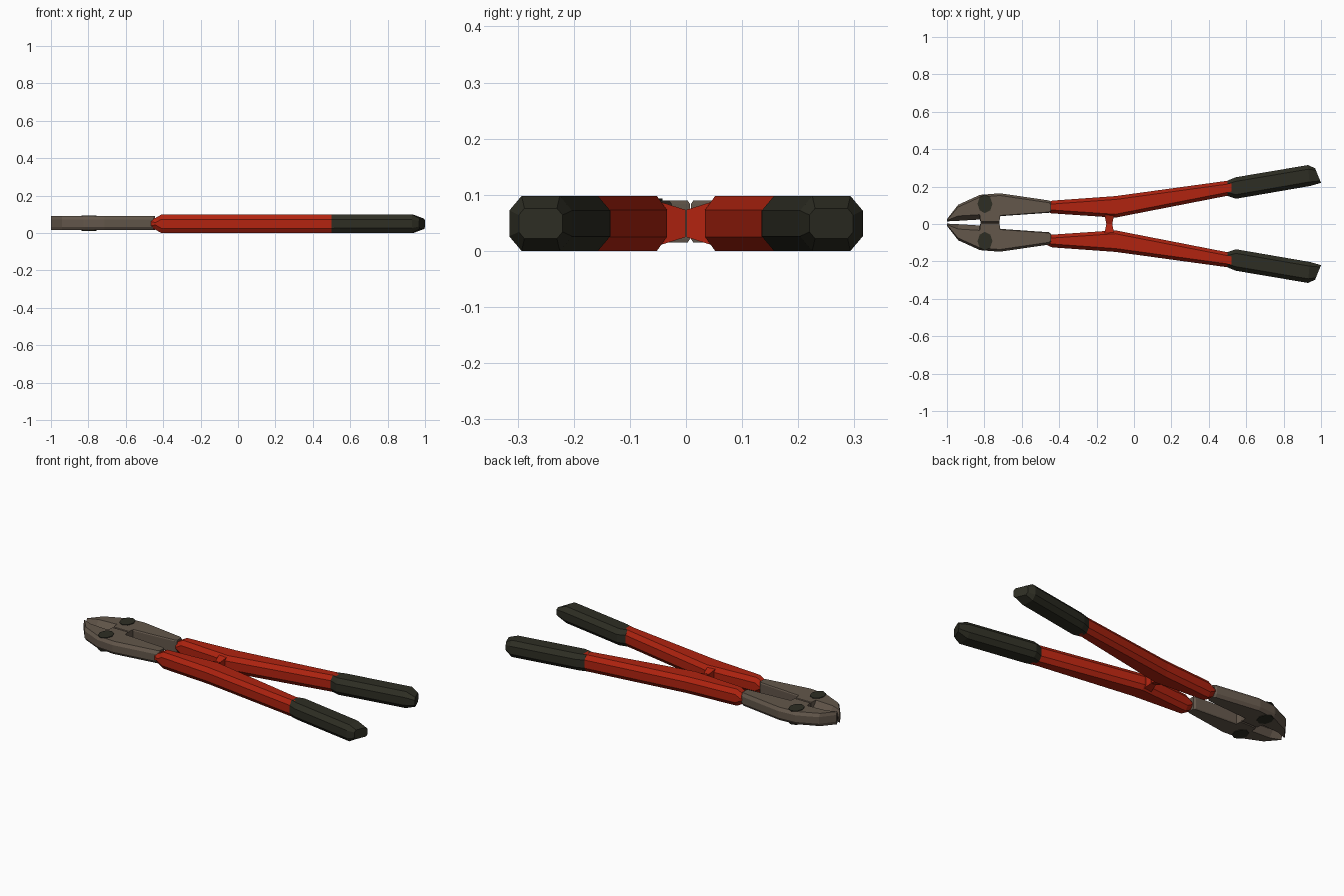
import bpy, bmesh
from mathutils import Matrix

if "Cube" in bpy.data.objects:
    bpy.data.objects.remove(bpy.data.objects["Cube"])


def material(name, rgb):
    m = bpy.data.materials.new(name)
    m.diffuse_color = (*rgb, 1)
    m.use_nodes = True
    m.node_tree.nodes["Principled BSDF"].inputs["Base Color"].default_value = m.diffuse_color
    return m


STEEL = material("worn steel", (0.125, 0.095, 0.07))
RED = material("red paint", (0.44, 0.017, 0.005))
RUBBER = material("dark rubber", (0.027, 0.027, 0.017))


def finish(name, bm, mat):
    bmesh.ops.recalc_face_normals(bm, faces=bm.faces)
    me = bpy.data.meshes.new(name)
    bm.to_mesh(me)
    bm.free()
    me.materials.append(mat)
    ob = bpy.data.objects.new(name, me)
    bpy.context.collection.objects.link(ob)


def loft(name, stations, mat, side, shift=0.0):
    """Eight-sided loft. Station: inner xy, outer xy, z0, z1,
    inner chamfer (width, height), outer chamfer (width, height)."""
    bm = bmesh.new()
    rings = []
    for (xi, yi), (xo, yo), z0, z1, (ci, hi), (co, ho) in stations:
        w = abs(yo - yi)
        a, b = min(ci / w, 0.45), 1 - min(co / w, 0.45)
        section = [(0, z0 + hi), (a, z0), (b, z0), (1, z0 + ho),
                   (1, z1 - ho), (b, z1), (a, z1), (0, z1 - hi)]
        rings.append([bm.verts.new((xi + (xo - xi) * t,
                                    side * (yi + (yo - yi) * t) + shift, z))
                      for t, z in section])
    for r, s in zip(rings, rings[1:]):
        for i in range(8):
            j = (i + 1) % 8
            bm.faces.new((r[i], r[j], s[j], s[i]))
    bm.faces.new(rings[0])
    bm.faces.new(rings[-1])
    finish(name, bm, mat)


def bar(x, yi, yo, z0=0.0, z1=0.098, c=(0.018, 0.025)):
    return ((x, yi), (x, yo), z0, z1, c, c)


def jaw(x, yi, yo, inner):
    return ((x, yi), (x, yo), 0.015, 0.09, inner, (0.012, 0.018))


BLADE, SQUARE = (0.026, 0.036), (0.004, 0.006)
JAW_Y = 0.008

for side, label in ((1, "upper"), (-1, "lower")):
    # jaw: wedge cutting edge, hinge block, then tail
    loft(label + "_jaw", [
        jaw(-1.0, 0.006, 0.018, BLADE),
        jaw(-0.94, 0.009, 0.095, BLADE),
        jaw(-0.825, 0.016, 0.147, BLADE),
        jaw(-0.82, 0.001, 0.148, SQUARE),
        jaw(-0.72, 0.001, 0.156, SQUARE),
        jaw(-0.715, 0.034, 0.156, SQUARE),
        jaw(-0.455, 0.052, 0.118, SQUARE),
        jaw(-0.445, 0.06, 0.11, SQUARE),
    ], STEEL, side, JAW_Y)

    # pivot bolt heads on both faces of the jaw
    bm = bmesh.new()
    for z in (0.0135, 0.0915):
        bmesh.ops.create_cone(
            bm, cap_ends=True, segments=8, radius1=0.05, radius2=0.05, depth=0.004,
            matrix=Matrix.Translation((-0.797, side * 0.1 + JAW_Y, z))
            @ Matrix.Diagonal((0.8, 1, 1, 1)))
    finish(label + "_pivot_bolt", bm, RUBBER)

    # red handle arm with tapered neck
    loft(label + "_handle", [
        bar(-0.465, 0.068, 0.112, 0.028, 0.072, (0.01, 0.01)),
        bar(-0.442, 0.057, 0.124, 0.018, 0.08),
        bar(-0.41, 0.055, 0.127),
        bar(-0.1, 0.034, 0.149),
        bar(0.52, 0.155, 0.234),
    ], RED, side)

    # stop stub between the handles
    bm = bmesh.new()
    bmesh.ops.create_cone(bm, cap_ends=True, segments=4, radius1=0.5, radius2=0.3,
                          depth=1, matrix=Matrix.Rotation(0.785398, 4, 'Z'))
    for v in bm.verts:
        x, y, z = v.co
        v.co = (-0.132 + 0.075 * x, side * (0.027 - 0.052 * z), 0.049 + 0.115 * y)
    finish(label + "_stop", bm, RED)

    # rubber grip
    ch = (0.022, 0.026)
    loft(label + "_grip", [
        bar(0.5, 0.15, 0.232),
        bar(0.545, 0.135, 0.25, c=ch),
        ((0.94, 0.203), (0.93, 0.315), 0.0, 0.098, ch, ch),
        ((1.0, 0.22), (0.968, 0.298), 0.022, 0.076, (0.01, 0.012), (0.01, 0.012)),
    ], RUBBER, side)
